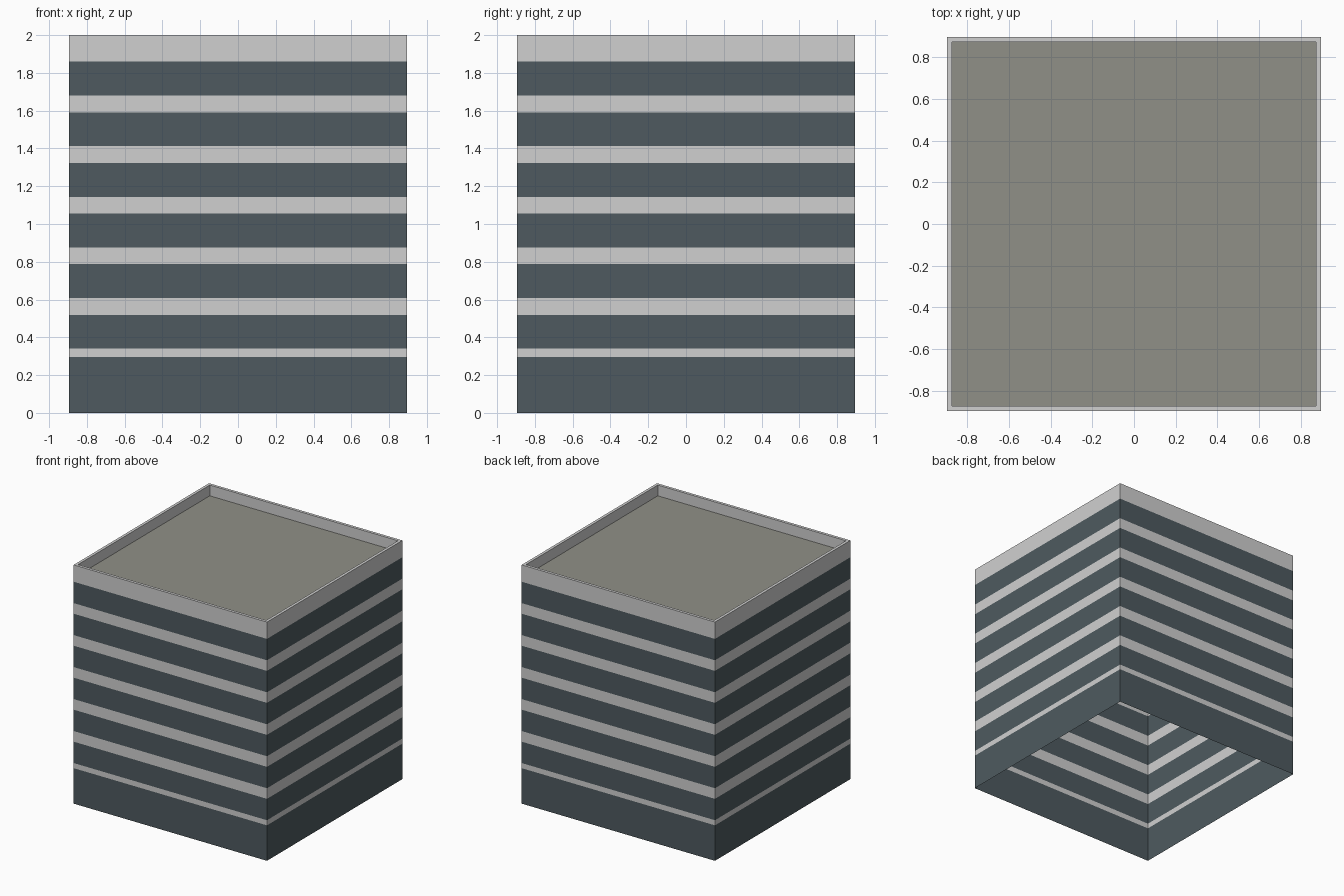
import bpy
import bmesh

cube = bpy.data.objects.get("Cube")
if cube:
    bpy.data.objects.remove(cube, do_unlink=True)

HALF = 0.896          # half width of the tower
INNER = 0.872         # half width inside the parapet
TOP = 2.0
ROOF_Z = 1.91
PITCH = 0.268         # storey spacing
FIRST_SILL = 0.34     # bottom of the first window strip
GLASS_H = 0.179
STOREYS = 6


def make_material(name, rgb):
    mat = bpy.data.materials.new(name)
    mat.use_nodes = True
    colour = (*rgb, 1.0)
    mat.diffuse_color = colour
    bsdf = next(n for n in mat.node_tree.nodes if n.type == 'BSDF_PRINCIPLED')
    bsdf.inputs["Base Color"].default_value = colour
    return mat


concrete = make_material("pale concrete", (0.63, 0.63, 0.63))
glass = make_material("dark glass", (0.077, 0.102, 0.115))
gravel = make_material("roof gravel", (0.28, 0.28, 0.245))


def ring(bm, half, z):
    corners = ((-1, -1), (1, -1), (1, 1), (-1, 1))
    return [bm.verts.new((x * half, y * half, z)) for x, y in corners]


def square_shell(name, levels, mats, rule=None, cap=False):
    """Join square rings (half width, height) into an open shell."""
    bm = bmesh.new()
    rings = [ring(bm, half, z) for half, z in levels]
    for low, high in zip(rings, rings[1:]):
        for i in range(4):
            j = (i + 1) % 4
            face = bm.faces.new((low[i], low[j], high[j], high[i]))
            if rule:
                face.material_index = rule(face.calc_center_median().z)
    if cap:
        bm.faces.new(rings[-1])
    mesh = bpy.data.meshes.new(name)
    bm.to_mesh(mesh)
    bm.free()
    for mat in mats:
        mesh.materials.append(mat)
    obj = bpy.data.objects.new(name, mesh)
    bpy.context.collection.objects.link(obj)
    return obj


def is_glass(z):
    if z < FIRST_SILL:
        return int(z < 0.295)
    return int(z < 1.87 and (z - FIRST_SILL) % PITCH < GLASS_H)


# Outer walls: ground floor glazing, then alternating window strips and bands
heights = [0, 0.297]
for storey in range(STOREYS):
    sill = FIRST_SILL + storey * PITCH
    heights += [sill, sill + GLASS_H]
heights.append(TOP)
square_shell("striped_walls", [(HALF, z) for z in heights],
             [concrete, glass], is_glass)

# Parapet: flat coping and the inner face down to the roof
square_shell("parapet", [(HALF, TOP), (INNER, TOP), (INNER, ROOF_Z)], [concrete])

# Recessed flat roof
square_shell("roof_deck", [(INNER, ROOF_Z)], [gravel], cap=True)
